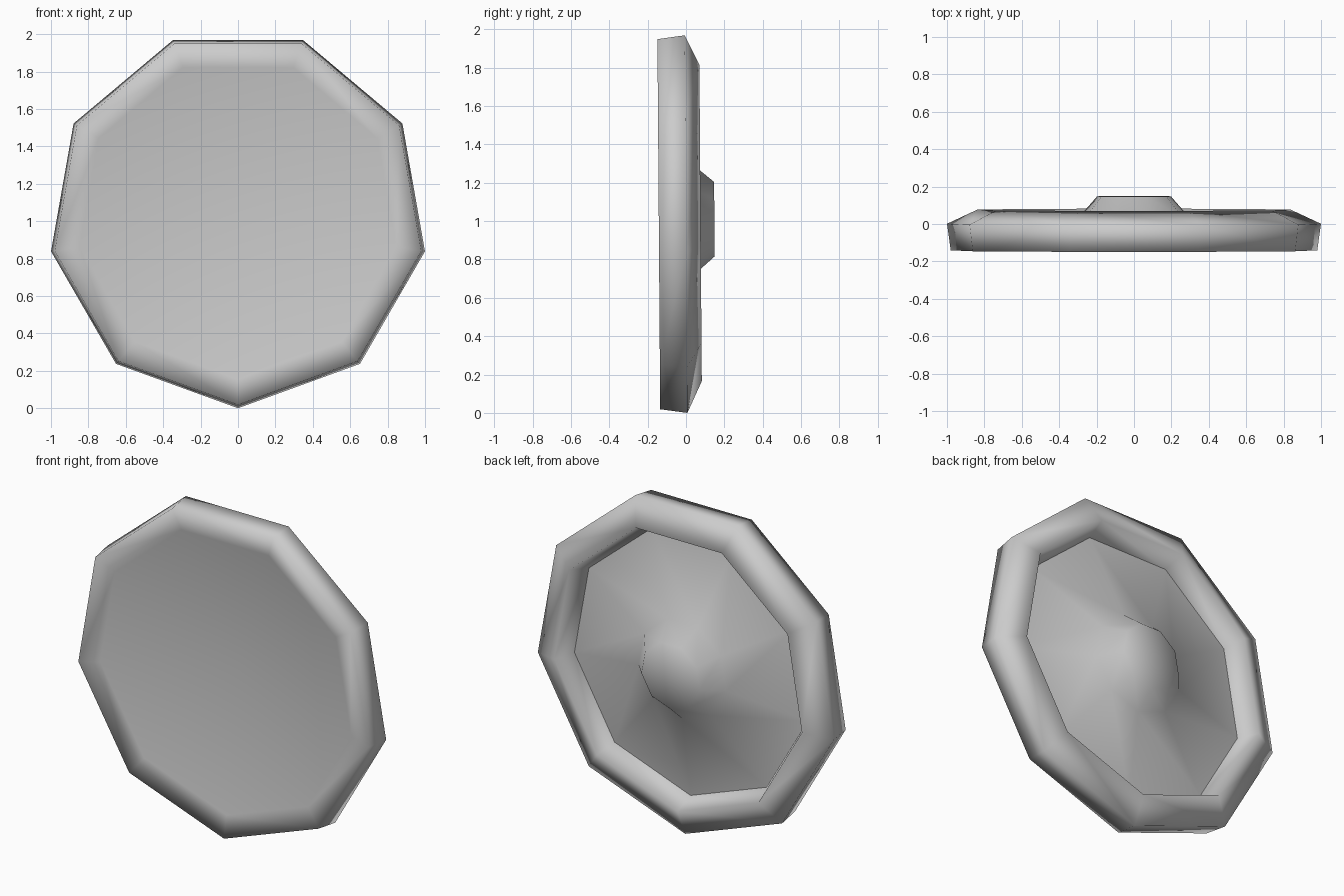
import bpy, bmesh, math
from mathutils import Matrix

if "Cube" in bpy.data.objects:
    bpy.data.objects.remove(bpy.data.objects["Cube"])

SIDES = 9
# open sections revolved around the y axis: (radius, depth)
FRONT_AND_RIM = [(0, 0.0), (0.86, -0.12), (0.995, -0.142),       # shallow front dish and lip
                 (1.015, 0.0), (0.85, 0.076), (0.80, -0.05)]     # outer side, back rim, recess wall
BACK_AND_HUB = [(0.80, -0.05), (0.30, 0.035),                    # sloping back plate
                (0.2, 0.148), (0, 0.148)]                        # raised hub


def ring(bm, r, y):
    if r == 0:
        return [bm.verts.new((0, y, 0))]
    angles = [-math.pi / 2 + 2 * math.pi * i / SIDES for i in range(SIDES)]
    return [bm.verts.new((r * math.cos(a), y, r * math.sin(a))) for a in angles]


def revolve(name, profile):
    bm = bmesh.new()
    rings = [ring(bm, r, y) for r, y in profile]
    for a, b in zip(rings, rings[1:]):
        for i in range(SIDES):
            j = (i + 1) % SIDES
            if len(a) == 1:
                f = bm.faces.new((a[0], b[j], b[i]))
            elif len(b) == 1:
                f = bm.faces.new((a[i], a[j], b[0]))
            else:
                f = bm.faces.new((a[i], a[j], b[j], b[i]))
            f.smooth = True
    # face outwards
    bmesh.ops.reverse_faces(bm, faces=[f for f in bm.faces])
    # slight forward lean, one corner resting on the ground
    bm.transform(Matrix.Translation((0, 0, 1.015)) @ Matrix.Rotation(0.0075, 4, 'X'))
    mesh = bpy.data.meshes.new(name)
    bm.to_mesh(mesh)
    bm.free()
    obj = bpy.data.objects.new(name, mesh)
    bpy.context.collection.objects.link(obj)


revolve("front_dish_and_rim", FRONT_AND_RIM)
revolve("back_plate_and_hub", BACK_AND_HUB)
